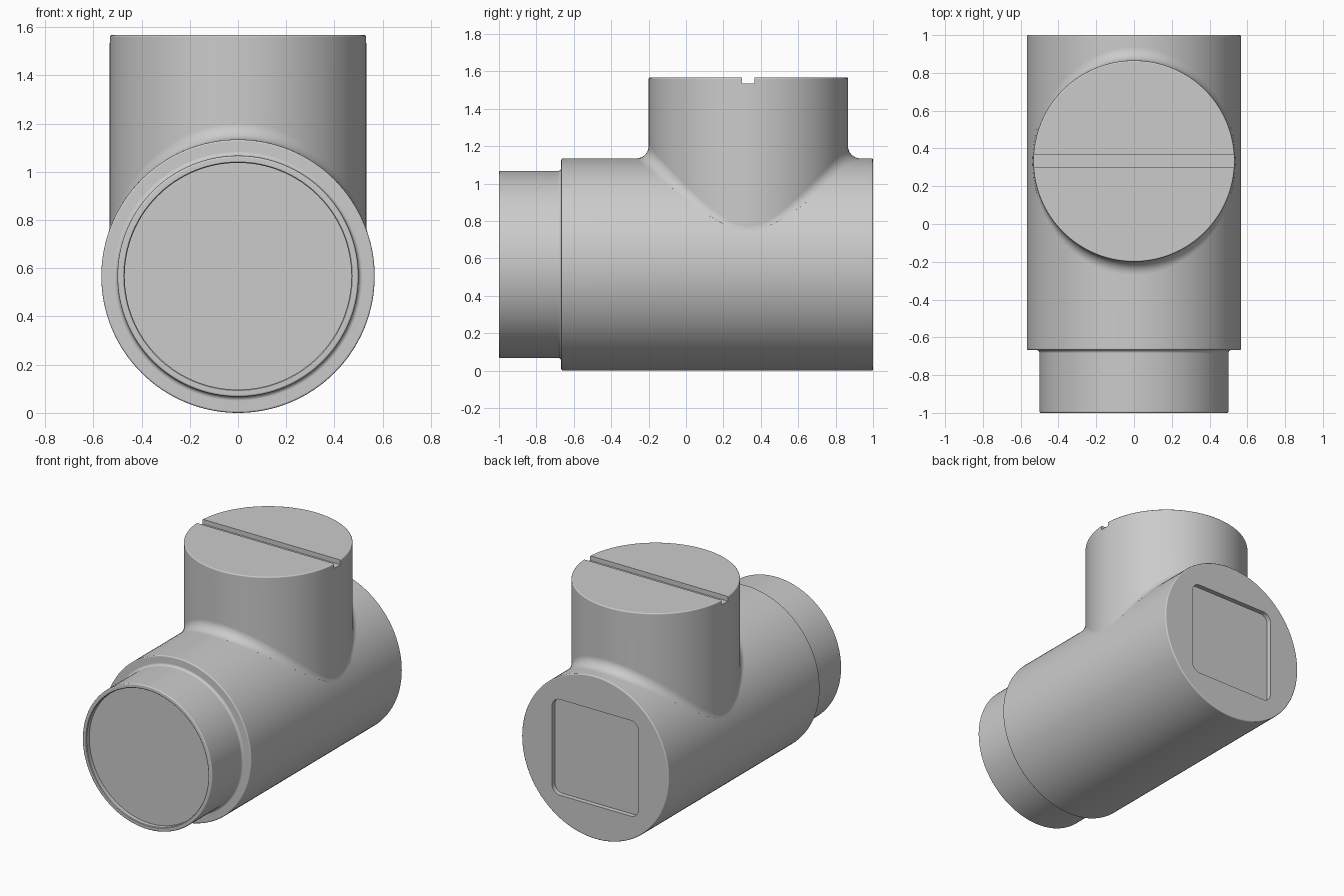
import bpy, bmesh, math
from mathutils import Vector

cube = bpy.data.objects.get("Cube")
if cube:
    bpy.data.objects.remove(cube, do_unlink=True)

SEG = 128
R_BODY, R_COLLAR, R_STEM = 0.567, 0.5, 0.533
AXIS_Z, STEM_Y, TOP = 0.567, 0.333, 1.567
FILLET, EDGE = 0.067, 0.008

grey = bpy.data.materials.new("plain grey")
grey.use_nodes = True
colour = (0.6, 0.6, 0.6, 1)
grey.diffuse_color = colour
grey.node_tree.nodes["Principled BSDF"].inputs["Base Color"].default_value = colour


def make_object(name, bm):
    bmesh.ops.recalc_face_normals(bm, faces=bm.faces)
    mesh = bpy.data.meshes.new(name)
    bm.to_mesh(mesh)
    bm.free()
    mesh.materials.append(grey)
    obj = bpy.data.objects.new(name, mesh)
    bpy.context.collection.objects.link(obj)
    return obj


def skin(name, rings):
    """Join closed rings of points into a capped solid."""
    bm = bmesh.new()
    rows = [[bm.verts.new(p) for p in ring] for ring in rings]
    for a, b in zip(rows, rows[1:]):
        for i in range(SEG):
            j = (i + 1) % SEG
            bm.faces.new((a[i], a[j], b[j], b[i]))
    bm.faces.new(rows[0])
    bm.faces.new(rows[-1])
    return make_object(name, bm)


def arc(cx, cy, r, start, end, steps=3):
    """Points of a rounded profile corner, angles in degrees."""
    angles = [math.radians(start + (end - start) * k / steps) for k in range(steps + 1)]
    return [(cx + r * math.cos(a), cy + r * math.sin(a)) for a in angles]


def rounded_cutter(name, size, location, radius=0):
    """Box with corners rounded along the y direction."""
    bm = bmesh.new()
    bmesh.ops.create_cube(bm, size=1)
    bmesh.ops.scale(bm, vec=size, verts=bm.verts)
    if radius:
        along = [e for e in bm.edges if abs(e.verts[0].co.y - e.verts[1].co.y) > 0.01]
        bmesh.ops.bevel(bm, geom=along, offset=radius, segments=8, profile=0.5, affect='EDGES')
    bmesh.ops.translate(bm, vec=location, verts=bm.verts)
    obj = make_object(name, bm)
    obj.hide_render = True
    return obj


def activate(obj):
    bpy.ops.object.select_all(action='DESELECT')
    obj.select_set(True)
    bpy.context.view_layer.objects.active = obj


def cut(obj, cutter):
    activate(obj)
    mod = obj.modifiers.new("cut", 'BOOLEAN')
    mod.operation, mod.solver, mod.object = 'DIFFERENCE', 'EXACT', cutter
    bpy.ops.object.modifier_apply(modifier=mod.name)
    bpy.data.objects.remove(cutter, do_unlink=True)


def finish(obj):
    activate(obj)
    bpy.ops.object.shade_smooth_by_angle(angle=math.radians(40))
    mod = obj.modifiers.new("even shading", 'WEIGHTED_NORMAL')
    mod.keep_sharp = True


turns = [2 * math.pi * i / SEG for i in range(SEG)]

# Horizontal body with stepped front collar and recessed front disc
shoulder, root = -0.667, 0.017
profile = [(0.47, -0.967), (0.47, -1 + EDGE / 2), (0.47 + EDGE / 2, -1)]
profile += arc(R_COLLAR - EDGE, -1 + EDGE, EDGE, -90, 0)
profile += arc(R_COLLAR + root, shoulder - root, root, 180, 90, 4)
profile += arc(R_BODY - EDGE, shoulder + EDGE, EDGE, -90, 0)
profile += arc(R_BODY - EDGE, 1 - EDGE, EDGE, 0, 90)
body = skin("pipe_body", [[(r * math.cos(t), y, AXIS_Z + r * math.sin(t)) for t in turns]
                          for r, y in profile])

# Rounded square recess in the back face
cut(body, rounded_cutter("back_recess", (0.667, 0.2, 0.667), (0, 1.067, AXIS_Z), 0.06))
finish(body)

# Upright stem blended onto the body by a rolling-ball fillet
STEPS = 10
rings = [[] for _ in range(STEPS + 1)]
for t in turns:
    out = Vector((math.cos(t), math.sin(t), 0))
    centre = out * (R_STEM + FILLET)
    centre.z = math.sqrt((R_BODY + FILLET) ** 2 - centre.x ** 2)
    to_body = Vector((-centre.x, 0, -centre.z)).normalized()
    for k in range(STEPS + 1):
        p = centre + to_body.slerp(-out, k / STEPS) * FILLET
        rings[k].append(p + Vector((0, STEM_Y, AXIS_Z)))


def level(r, z):
    return [(r * math.cos(t), STEM_Y + r * math.sin(t), z) for t in turns]


foot = level(0.5, 0.6)
crown = [level(r, z) for r, z in arc(R_STEM - EDGE, TOP - EDGE, EDGE, 0, 90)]
stem = skin("upright_stem", [foot] + rings + crown)

# Straight slot across the top
cut(stem, rounded_cutter("top_slot", (1.4, 0.068, 0.2), (0, STEM_Y, TOP + 0.067)))
finish(stem)
